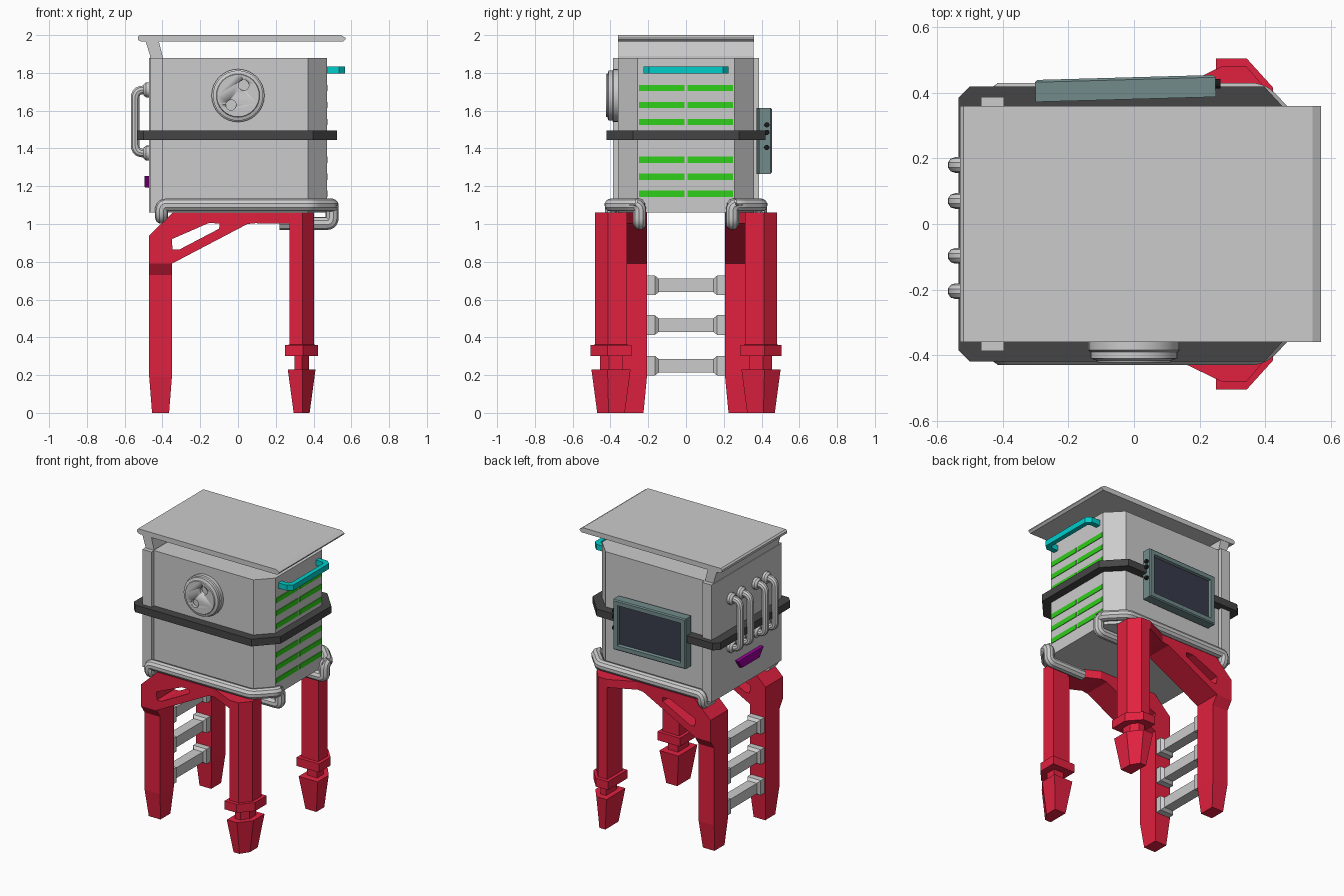
import bpy, bmesh, math
from mathutils import Vector, Matrix

if "Cube" in bpy.data.objects:
    bpy.data.objects.remove(bpy.data.objects["Cube"])


def material(name, *rgb):
    m = bpy.data.materials.new(name)
    m.diffuse_color = (*rgb, 1)
    m.use_nodes = True
    m.node_tree.nodes["Principled BSDF"].inputs["Base Color"].default_value = m.diffuse_color
    return m


RED = material("red paint", 0.75, 0.015, 0.05)
DARK = material("dark rubber", 0.06, 0.06, 0.06)
GREEN = material("green vent", 0.03, 0.62, 0.01)
CYAN = material("cyan handle", 0.0, 0.62, 0.6)
PURPLE = material("purple plastic", 0.32, 0.0, 0.32)
TEAL = material("grey teal", 0.17, 0.26, 0.26)
GLASS = material("screen glass", 0.04, 0.045, 0.07)
BLACK = material("black knob", 0.01, 0.01, 0.01)


def finish(ob, mat=None, smooth=False):
    if mat:
        ob.data.materials.append(mat)
    if smooth:
        bpy.ops.object.select_all(action='DESELECT')
        ob.select_set(True)
        bpy.context.view_layer.objects.active = ob
        bpy.ops.object.shade_smooth_by_angle(angle=math.radians(35))
    return ob


def loft(name, rings, mat=None, smooth=False):
    """Skin a list of equal-length 3D rings and cap both ends."""
    bm = bmesh.new()
    vs = [[bm.verts.new(p) for p in r] for r in rings]
    n = len(vs[0])
    for a, b in zip(vs, vs[1:]):
        for i in range(n):
            j = (i + 1) % n
            bm.faces.new((a[i], a[j], b[j], b[i]))
    bm.faces.new(vs[0][::-1])
    bm.faces.new(vs[-1])
    bmesh.ops.recalc_face_normals(bm, faces=bm.faces)
    me = bpy.data.meshes.new(name)
    bm.to_mesh(me)
    bm.free()
    ob = bpy.data.objects.new(name, me)
    bpy.context.collection.objects.link(ob)
    return finish(ob, mat, smooth)


def place(p, axis, h):
    return {'x': (h, p[0], p[1]), 'y': (p[0], h, p[1]), 'z': (p[0], p[1], h)}[axis]


def prism(name, pts, axis, lo, hi, mat=None):
    return loft(name, [[place(p, axis, h) for p in pts] for h in (lo, hi)], mat)


def rect(x0, x1, y0, y1):
    return [(x0, y0), (x1, y0), (x1, y1), (x0, y1)]


def box(name, x0, x1, y0, y1, z0, z1, mat=None):
    return prism(name, rect(x0, x1, y0, y1), 'z', z0, z1, mat)


def turned(name, a, b, steps, axis, mat=None, n=32):
    """Round part: steps are (position along axis, radius)."""
    ang = [2 * math.pi * i / n for i in range(n)]
    return loft(name, [[place((a + r * math.cos(t), b + r * math.sin(t)), axis, h)
                        for t in ang] for h, r in steps], mat, True)


def pipe(name, pts, r, fillet, mat=None):
    pts = [Vector(p) for p in pts]
    path = [pts[0]]
    for a, b, c in zip(pts, pts[1:], pts[2:]):
        p, q = b + (a - b).normalized() * fillet, b + (c - b).normalized() * fillet
        for i in range(6):
            t = i / 5
            path.append(p * (1 - t) ** 2 + b * 2 * t * (1 - t) + q * t * t)
    path.append(pts[-1])
    cu = bpy.data.curves.new(name, 'CURVE')
    cu.dimensions = '3D'
    cu.bevel_depth, cu.bevel_resolution, cu.use_fill_caps = r, 3, True
    sp = cu.splines.new('POLY')
    sp.points.add(len(path) - 1)
    for s, p in zip(sp.points, path):
        s.co = (*p, 1)
    ob = bpy.data.objects.new(name, cu)
    bpy.context.collection.objects.link(ob)
    bpy.ops.object.select_all(action='DESELECT')
    ob.select_set(True)
    bpy.context.view_layer.objects.active = ob
    bpy.ops.object.convert(target='MESH')
    return finish(bpy.context.view_layer.objects.active, mat, True)


def cut(ob, cutter):
    m = ob.modifiers.new("cut", 'BOOLEAN')
    m.operation, m.solver, m.object = 'DIFFERENCE', 'EXACT', cutter
    cutter.hide_render = True
    bpy.context.view_layer.objects.active = ob
    bpy.ops.object.modifier_apply(modifier=m.name)
    bpy.data.objects.remove(cutter)


# cabin body, belt, roof and its rear support
prism("cabin_body", [(-.47, -.36), (.37, -.36), (.47, -.256), (.47, .256), (.37, .36), (-.47, .36)],
      'z', 1.06, 1.88)
prism("belt", [(-.535, -.385), (-.5, -.42), (.397, -.42), (.525, -.28),
               (.525, .28), (.397, .42), (-.5, .42), (-.535, .385)], 'z', 1.445, 1.495, DARK)
prism("roof", [(-.51, 1.965), (-.53, 1.975), (-.53, 1.99), (-.52, 2.0), (.545, 2.0),
               (.57, 1.985), (.57, 1.978), (.555, 1.965)], 'y', -.36, .36)
prism("roof_support", [(-.465, 1.87), (-.4, 1.87), (-.4, 1.89), (-.42, 1.97), (-.49, 1.97), (-.465, 1.89)],
      'y', -.358, .358)

# front dial with two sockets
dial = turned("dial", 0, 1.68, [(-.35, .14), (-.385, .14), (-.39, .133), (-.41, .133), (-.416, .115), (-.423, .112)], 'y')
for x, z in ((.03, 1.735), (-.037, 1.63)):
    cut(dial, turned("socket_cutter", x, z, [(-.5, .028), (-.4, .028)], 'y', n=20))

# vent slats on the right side
for z in (1.72, 1.63, 1.54, 1.34, 1.25, 1.16):
    for y0, y1 in ((-.25, -.007), (.007, .25)):
        box("vent_slat", .45, .474, y0, y1, z - .017, z + .017, GREEN)

# cyan grab handle
prism("grab_handle", [(.465, -.225), (.535, -.225), (.567, -.195), (.567, .195), (.535, .225), (.465, .225),
                      (.465, .19), (.52, .19), (.535, .175), (.535, -.175), (.52, -.19), (.465, -.19)],
      'z', 1.797, 1.835, CYAN)

# back pipes with flanges, and the purple tray
for y in (.18, .07, -.097, -.205):
    pipe("back_pipe", [(-.46, y, 1.71), (-.545, y, 1.71), (-.545, y, 1.375), (-.46, y, 1.375)], .024, .045)
    for z in (1.71, 1.375):
        turned("pipe_flange", y, z, [(-.46, .04), (-.487, .04), (-.5, .028)], 'x', n=16)
loft("purple_tray", [[(-.46, -.15, 1.255), (-.46, .13, 1.255), (-.46, .085, 1.19), (-.46, -.105, 1.19)],
                     [(-.495, -.15, 1.255), (-.495, .13, 1.255), (-.495, .085, 1.195), (-.495, -.105, 1.195)]], PURPLE)

# tilted display on the left side
turn = Matrix.Translation((-.025, .38, 1.44)) @ Matrix.Rotation(math.radians(1.6), 4, 'Z')


def panel(half_x, half_z, y):
    return [(x, y, z) for x, z in rect(-half_x, half_x, -half_z, half_z)]


parts = [loft("display_frame", [panel(.275, .175, 0), panel(.275, .175, .06), panel(.268, .168, .067),
                                panel(.24, .14, .067), panel(.235, .135, .045)], TEAL),
         loft("display_glass", [panel(.235, .135, .03), panel(.235, .135, .049)], GLASS)]
for z in (.085, .045, -.035):
    parts.append(turned("display_knob", .04, z, [(.26, .014), (.29, .014)], 'x', BLACK, 12))
for ob in parts:
    ob.matrix_world = turn


def leg_ring(z, sx, sy, s):
    shape = [(-.065, .085), (.065, .085), (.065, -.015), (.005, -.085), (-.065, -.085)]
    return [(.337 + x * sx, s * (-.397 + y * sy), z) for x, y in shape]


def rear_ring(z, x0, x1, y0, y1, s):
    return [(x, s * y, z) for x, y in rect(x0, x1, y0, y1)]


for s in (1, -1):
    # corner posts
    box("corner_post", -.467, -.397, *sorted((s * -.35, s * -.387)), 1.06, 1.88)

    # bumper pipe wrapping the lower edge
    pipe("bumper_pipe", [(-.405, s * -.3, 1.035), (-.405, s * -.395, 1.035), (-.405, s * -.397, 1.1),
                         (.385, s * -.397, 1.1), (.498, s * -.28, 1.1),
                         (.498, s * -.245, 1.1), (.498, s * -.245, 1.003), (.22, s * -.245, 1.003)], .035, .03)

    # rear leg with slotted brace
    loft("rear_leg", [rear_ring(0, -.455, -.365, -.335, -.225, s),
                      rear_ring(.19, -.47, -.35, -.36, -.207, s),
                      rear_ring(.73, -.47, -.35, -.36, -.207, s),
                      rear_ring(.79, -.47, -.35, -.4, -.207, s)], RED)
    brace = prism("leg_brace", [(-.47, .79), (-.47, .94), (-.345, 1.06), (.1, 1.06),
                                (.1, 1.005), (.05, 1.0), (-.35, .79)], 'y', s * -.4, s * -.207, RED)
    cut(brace, prism("slot_cutter", [(-.35, .92), (-.155, 1.005), (-.097, 1.003), (-.1, .975),
                                     (-.31, .865), (-.347, .865)], 'y', s * -.5, s * -.1))
    prism("brace_beam", [(.1, s * -.4), (.27, s * -.482), (.3, s * -.482), (.3, s * -.312), (.1, s * -.207)],
          'z', 1.003, 1.06, RED)

    # front leg: shaft, collar, neck and tapered foot
    loft("front_leg", [leg_ring(z, sx, sy, s) for z, sx, sy in (
        (0, .65, .86), (.23, 1.13, 1.22), (.231, .6, .7), (.3, .6, .7), (.301, 1.34, 1.27),
        (.36, 1.34, 1.27), (.361, 1, 1), (1.06, 1, 1))], RED)

# ladder rungs between the rear legs
for z in (.675, .465, .25):
    loft("ladder_rung", [[(x - .41, y, z + dz) for x, dz in rect(-h, h, -h, h)] for y, h in (
        (-.215, .052), (-.165, .052), (-.145, .036), (.145, .036), (.165, .052), (.215, .052))])
